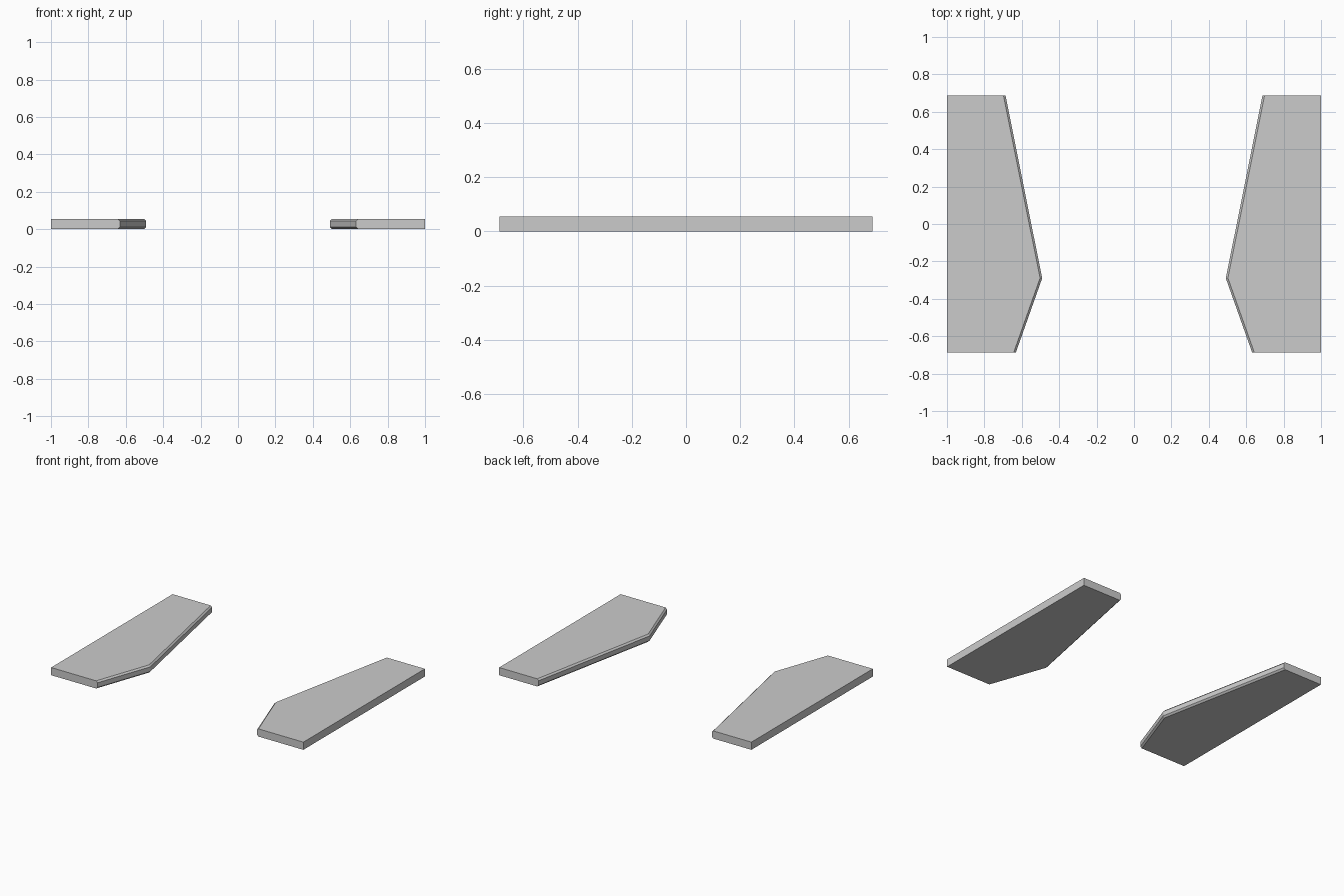
import bpy, bmesh

if "Cube" in bpy.data.objects:
    bpy.data.objects.remove(bpy.data.objects["Cube"])

HEIGHT = 0.055
HALF_LEN = 0.688
CHAMFER = 0.011
# Plan outline of the right slab; the inner side is a shallow point
OUTLINE = [(1.0, -HALF_LEN), (1.0, HALF_LEN), (0.687, HALF_LEN),
           (0.491, -0.29), (0.632, -HALF_LEN)]


def slab(name, side):
    bm = bmesh.new()
    # Extruded outline
    base = bm.faces.new([bm.verts.new((side * x, y, 0)) for x, y in OUTLINE])
    top = bmesh.ops.extrude_face_region(bm, geom=[base], use_keep_orig=True)
    for v in top["geom"]:
        if isinstance(v, bmesh.types.BMVert):
            v.co.z = HEIGHT
    bmesh.ops.recalc_face_normals(bm, faces=bm.faces)

    # Chamfer the top and bottom rims of the pointed inner side
    def is_inner_rim(e):
        a, b = (v.co for v in e.verts)
        slanted = abs(a.x - b.x) > 0.01 and abs(a.y - b.y) > 0.01
        return slanted and abs(a.z - b.z) < 1e-5

    bmesh.ops.bevel(bm, geom=[e for e in bm.edges if is_inner_rim(e)],
                    offset=CHAMFER, offset_type='OFFSET', segments=1,
                    affect='EDGES')
    bmesh.ops.recalc_face_normals(bm, faces=bm.faces)
    mesh = bpy.data.meshes.new(name)
    bm.to_mesh(mesh)
    bm.free()
    obj = bpy.data.objects.new(name, mesh)
    bpy.context.collection.objects.link(obj)
    return obj


# Mirrored pair
slab("right_slab", 1)
slab("left_slab", -1)
